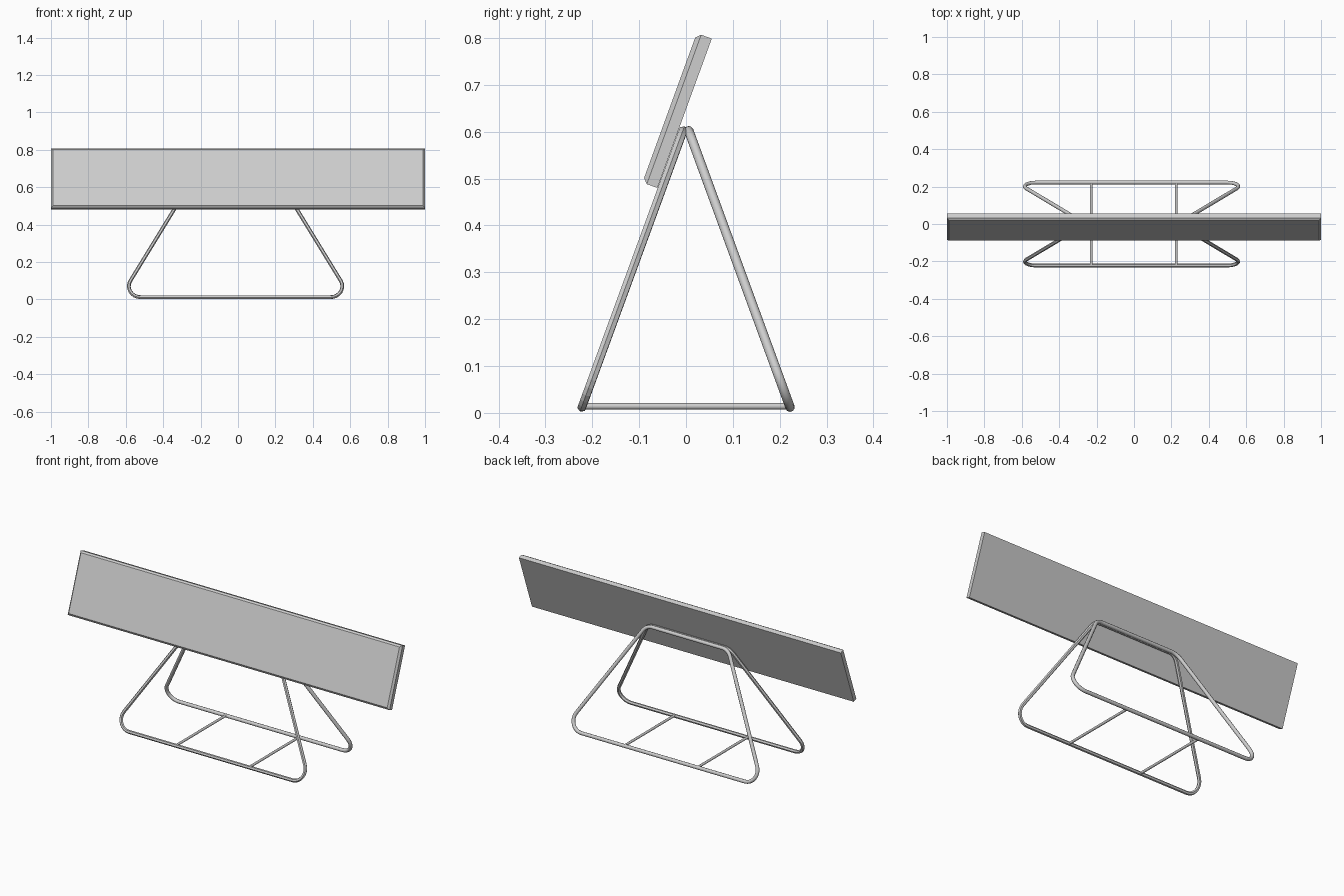
import bpy, bmesh, math
from mathutils import Vector, Matrix

cube = bpy.data.objects.get("Cube")
if cube:
    bpy.data.objects.remove(cube, do_unlink=True)

grey = bpy.data.materials.new("light_grey")
grey.use_nodes = True
grey.diffuse_color = (0.61, 0.61, 0.61, 1)
grey.node_tree.nodes["Principled BSDF"].inputs["Base Color"].default_value = (0.61, 0.61, 0.61, 1)


def rounded(corners, radius, steps=8):
    """Replace every corner of a closed polygon with an arc."""
    out = []
    for i, c in enumerate(corners):
        a = (corners[i - 1] - c).normalized()
        b = (corners[(i + 1) % len(corners)] - c).normalized()
        half = a.angle(b) / 2
        centre = c + (a + b).normalized() * radius / math.sin(half)
        start = (c + a * radius / math.tan(half) - centre).normalized()
        end = (c + b * radius / math.tan(half) - centre).normalized()
        for k in range(steps + 1):
            out.append(centre + start.slerp(end, k / steps).normalized() * radius)
    return out


def tube(name, points, radius, closed, smooth, resolution):
    curve = bpy.data.curves.new(name, "CURVE")
    curve.dimensions = "3D"
    curve.bevel_depth = radius
    curve.bevel_resolution = resolution
    curve.use_fill_caps = not closed
    spline = curve.splines.new("POLY")
    spline.points.add(len(points) - 1)
    for p, co in zip(spline.points, points):
        p.co = (*co, 1)
    spline.use_cyclic_u = closed
    spline.use_smooth = smooth
    curve.materials.append(grey)
    obj = bpy.data.objects.new(name, curve)
    bpy.context.collection.objects.link(obj)
    bpy.ops.object.select_all(action="DESELECT")
    obj.select_set(True)
    bpy.context.view_layer.objects.active = obj
    bpy.ops.object.convert(target="MESH")
    if smooth:
        bpy.ops.object.shade_smooth_by_angle(angle=math.radians(50))


# Two leaning trapezoid leg frames that meet at the top
MID = -0.013
for name, side, smooth, res in (("front_leg_frame", -1, False, 1),
                                ("rear_leg_frame", 1, True, 3)):
    low, high = (side * 0.222, 0.012), (side * 0.006, 0.602)
    corners = [Vector((MID - 0.616, *low)), Vector((MID + 0.616, *low)),
               Vector((MID + 0.254, *high)), Vector((MID - 0.254, *high))]
    tube(name, rounded(corners, 0.062), 0.01, True, smooth, res)

# Cross bars between the feet
for name, x in (("right_cross_bar", -0.229), ("left_cross_bar", 0.226)):
    tube(name, [Vector((x, -0.22, 0.014)), Vector((x, 0.22, 0.014))], 0.007, False, True, 3)

# Tilted panel with chamfered front edges
bm = bmesh.new()
bmesh.ops.create_cube(bm, size=1, matrix=Matrix.Diagonal((2, 0.034, 0.339, 1)))
rim = [e for e in bm.edges if all(v.co.y < 0 for v in e.verts)]
bmesh.ops.bevel(bm, geom=rim, offset=0.01, segments=1, affect="EDGES")
mesh = bpy.data.meshes.new("panel")
bm.to_mesh(mesh)
bm.free()
mesh.materials.append(grey)
panel = bpy.data.objects.new("panel", mesh)
panel.location = (0, -0.019, 0.645)
panel.rotation_euler.x = math.radians(-20)
bpy.context.collection.objects.link(panel)
